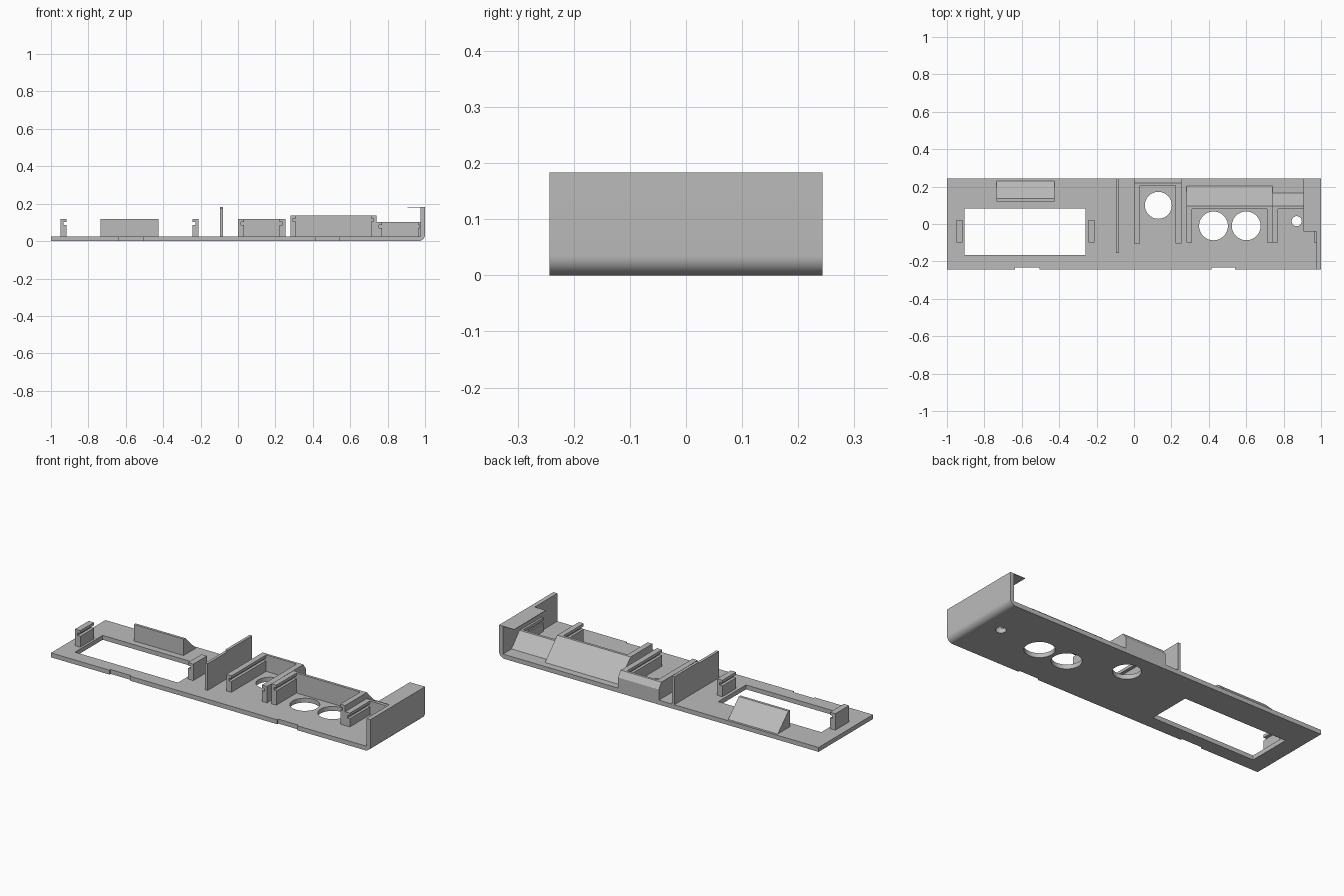
import bpy, bmesh, math
from mathutils import Vector

cube = bpy.data.objects.get("Cube")
if cube:
    bpy.data.objects.remove(cube, do_unlink=True)

grey = bpy.data.materials.new("plain grey")
grey.use_nodes = True
grey.diffuse_color = (0.5, 0.5, 0.5, 1)
grey.node_tree.nodes["Principled BSDF"].inputs["Base Color"].default_value = (0.5, 0.5, 0.5, 1)

PLATE = 0.025          # plate thickness
HALF = 0.243           # half depth of the panel
FOOT = PLATE - 0.005   # parts sink slightly into the plate


def prism(name, profile, axis, start, end):
    """Extrude a 2D profile: axis Y takes (x, z), X takes (y, z), Z takes (x, y)."""
    place = {"X": lambda a, b, t: (t, a, b),
             "Y": lambda a, b, t: (a, t, b),
             "Z": lambda a, b, t: (a, b, t)}[axis]
    bm = bmesh.new()
    face = bm.faces.new([bm.verts.new(place(a, b, start)) for a, b in profile])
    ext = bmesh.ops.extrude_face_region(bm, geom=[face])
    moved = [v for v in ext["geom"] if isinstance(v, bmesh.types.BMVert)]
    bmesh.ops.translate(bm, verts=moved, vec=Vector(place(0, 0, end - start)))
    bmesh.ops.recalc_face_normals(bm, faces=bm.faces)
    mesh = bpy.data.meshes.new(name)
    bm.to_mesh(mesh)
    bm.free()
    mesh.materials.append(grey)
    obj = bpy.data.objects.new(name, mesh)
    bpy.context.collection.objects.link(obj)
    return obj


def box(name, x, y, z):
    return prism(name, [(x[0], y[0]), (x[1], y[0]), (x[1], y[1]), (x[0], y[1])], "Z", *z)


def rail(name, outer, inner, y, top):
    """Upright rail with a board slot cut along its inner side."""
    mid = (outer + inner) / 2
    prism(name, [(outer, FOOT), (inner, FOOT), (inner, top - 0.032), (mid, top - 0.032),
                 (mid, top - 0.016), (inner, top - 0.016), (inner, top), (outer, top)],
          "Y", *y)


def ramp(name, x, front, ridge, back, top, low=PLATE):
    """Wall with a flat ridge that slopes down toward the back."""
    profile = [(front, FOOT), (back, FOOT), (back, low), (ridge, top), (front, top)]
    prism(name, profile, "X", *x)


# Panel with upturned, rounded end
R = 0.035
arc = [(1 - R + R * math.sin(a), R - R * math.cos(a))
       for a in (math.pi / 2 * i / 10 for i in range(11))]
panel = prism("panel", [(-1, 0)] + arc + [(1, 0.183), (0.975, 0.183), (0.975, PLATE), (-1, PLATE)],
              "Y", -HALF, HALF)

# Openings: window, round holes and front edge notches
cutters = [box("window_cutter", (-0.905, -0.26), (-0.165, 0.083), (-0.1, 0.1))]
for x0, x1 in ((-0.635, -0.505), (0.415, 0.54)):
    cutters.append(box("notch_cutter", (x0, x1), (-0.3, -HALF + 0.01), (-0.1, 0.1)))
for x, y, r in ((0.13, 0.1, 0.072), (0.425, -0.01, 0.077), (0.6, -0.01, 0.077), (0.87, 0.015, 0.027)):
    ring = [(x + r * math.cos(math.tau * i / 48), y + r * math.sin(math.tau * i / 48)) for i in range(48)]
    cutters.append(prism("hole_cutter", ring, "Z", -0.1, 0.1))

bpy.context.view_layer.objects.active = panel
for cutter in cutters:
    cutter.hide_render = True
    mod = panel.modifiers.new("cut", "BOOLEAN")
    mod.operation = "DIFFERENCE"
    mod.solver = "EXACT"
    mod.object = cutter
    bpy.ops.object.modifier_apply(modifier=mod.name)
    bpy.data.objects.remove(cutter, do_unlink=True)
bpy.ops.object.select_all(action="DESELECT")
panel.select_set(True)
bpy.ops.object.shade_smooth_by_angle(angle=math.radians(30))

# Thin lip on top of the end wall
box("end_lip", (0.905, 0.99), (-0.04, HALF), (0.18, 0.183))

# Window clips and rear wedge
rail("window_clip_right", -0.95, -0.917, (-0.1, 0.022), 0.118)
rail("window_clip_left", -0.21, -0.243, (-0.1, 0.022), 0.118)
ramp("window_wedge", (-0.735, -0.425), 0.12, 0.135, 0.23, 0.118)

# Divider rib, a touch lower at the front
prism("divider_rib", [(-0.155, FOOT), (HALF, FOOT), (HALF, 0.183), (0.025, 0.183),
                      (0.025, 0.176), (-0.155, 0.176)], "X", -0.097, -0.081)

# Single hole holder
rail("single_rail_right", 0.0, 0.032, (-0.105, 0.206), 0.118)
rail("single_rail_left", 0.255, 0.223, (-0.105, 0.206), 0.118)
ramp("single_back", (0.0, 0.255), 0.206, 0.22, HALF, 0.118, 0.085)

# Double hole holder
rail("double_rail_right", 0.28, 0.31, (-0.1, 0.08), 0.138)
rail("double_rail_left", 0.74, 0.71, (-0.1, 0.08), 0.138)
ramp("double_back", (0.28, 0.74), 0.08, 0.095, 0.203, 0.138)

# Small hole holder beside the end wall
rail("small_rail_right", 0.74, 0.77, (-0.1, 0.08), 0.103)
rail("small_rail_left", 0.98, 0.963, (-0.1, 0.08), 0.103)
ramp("small_back", (0.74, 0.98), 0.08, 0.095, 0.167, 0.103)
